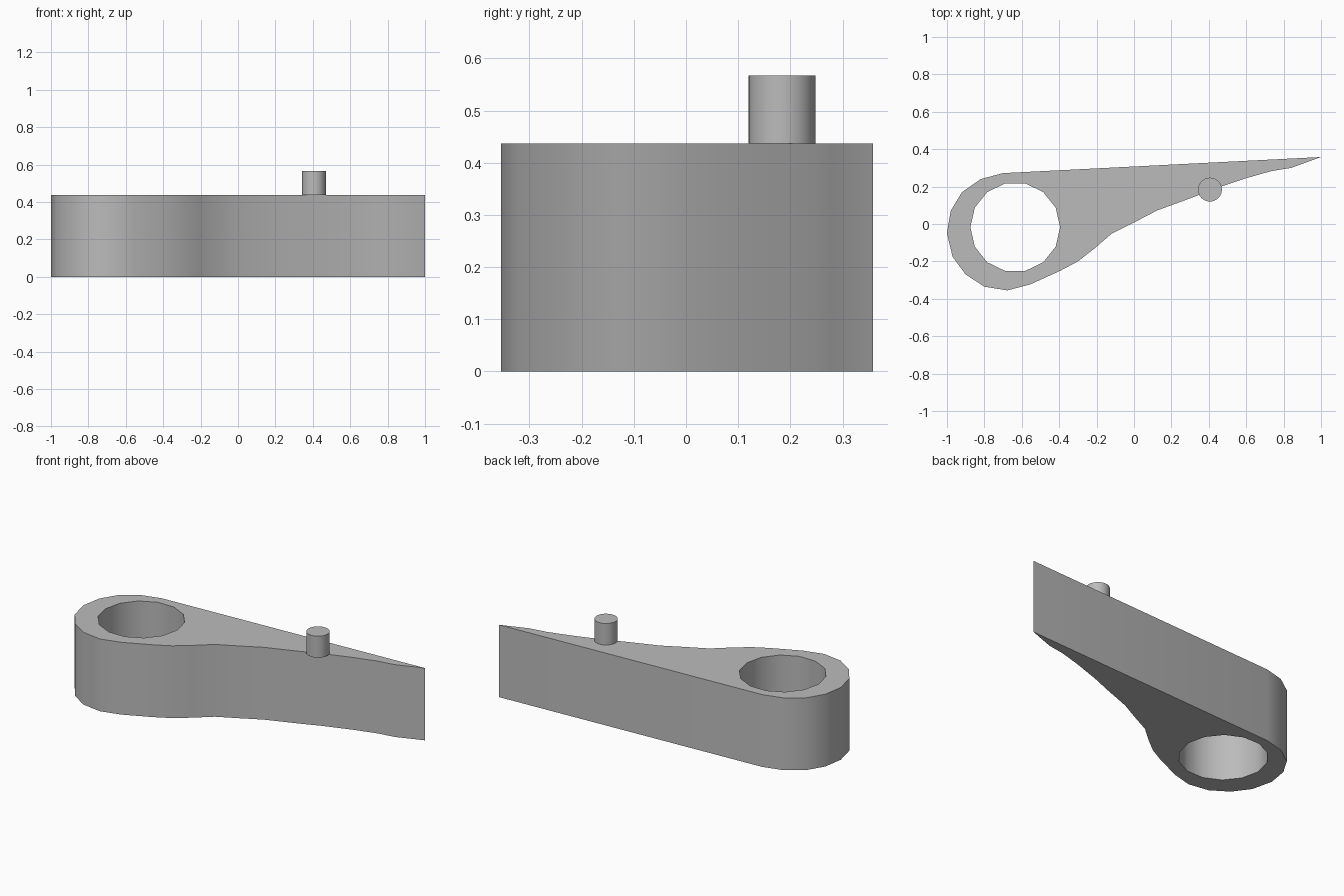
import bpy
import bmesh
from math import cos, sin, tau, radians

cube = bpy.data.objects.get("Cube")
if cube:
    bpy.data.objects.remove(cube, do_unlink=True)

ARM_HEIGHT = 0.437
PIN_TOP = 0.567

grey = bpy.data.materials.new("plain grey")
grey.use_nodes = True
grey.diffuse_color = (0.5, 0.5, 0.5, 1)
grey.node_tree.nodes["Principled BSDF"].inputs["Base Color"].default_value = grey.diffuse_color


def circle(cx, cy, radius, sides):
    return [(cx + radius * cos(tau * i / sides), cy + radius * sin(tau * i / sides))
            for i in range(sides)]


def extruded(name, loops, bottom, top):
    """Fill nested outlines (inner ones become holes) and extrude upward."""
    bm = bmesh.new()
    edges = []
    for loop in loops:
        verts = [bm.verts.new((x, y, bottom)) for x, y in loop]
        edges += [bm.edges.new((a, b)) for a, b in zip(verts, verts[1:] + verts[:1])]
    bmesh.ops.triangle_fill(bm, edges=edges, use_beauty=True)
    result = bmesh.ops.extrude_face_region(bm, geom=bm.faces[:], use_keep_orig=True)
    raised = [g for g in result["geom"] if isinstance(g, bmesh.types.BMVert)]
    bmesh.ops.translate(bm, verts=raised, vec=(0, 0, top - bottom))
    bmesh.ops.recalc_face_normals(bm, faces=bm.faces[:])
    mesh = bpy.data.meshes.new(name)
    bm.to_mesh(mesh)
    bm.free()
    mesh.materials.append(grey)
    obj = bpy.data.objects.new(name, mesh)
    bpy.context.collection.objects.link(obj)
    bpy.ops.object.select_all(action='DESELECT')
    obj.select_set(True)
    bpy.context.view_layer.objects.active = obj
    bpy.ops.object.shade_smooth_by_angle(angle=radians(30))
    return obj


# Teardrop arm: round hub, straight back edge, curved front edge
hub_back = [(-1, -.05), (-.98, .07), (-.92, .17), (-.82, .24), (-.7, .272)]
front_edge = [(1, .358), (.84, .3), (.735, .283), (.6, .245), (.435, .19), (.3, .137),
              (.125, .073), (0, .008), (-.12, -.052), (-.21, -.13), (-.3, -.2)]
hub_front = [(-.39, -.248), (-.555, -.323), (-.677, -.355), (-.8, -.335),
             (-.9, -.27), (-.97, -.175)]
bore = circle(-.635, -.017, .24, 14)
extruded("lever_arm", [hub_back + front_edge + hub_front, bore], 0, ARM_HEIGHT)

# Small round pin standing on the arm
extruded("pin", [circle(.406, .184, .064, 24)], ARM_HEIGHT, PIN_TOP)
